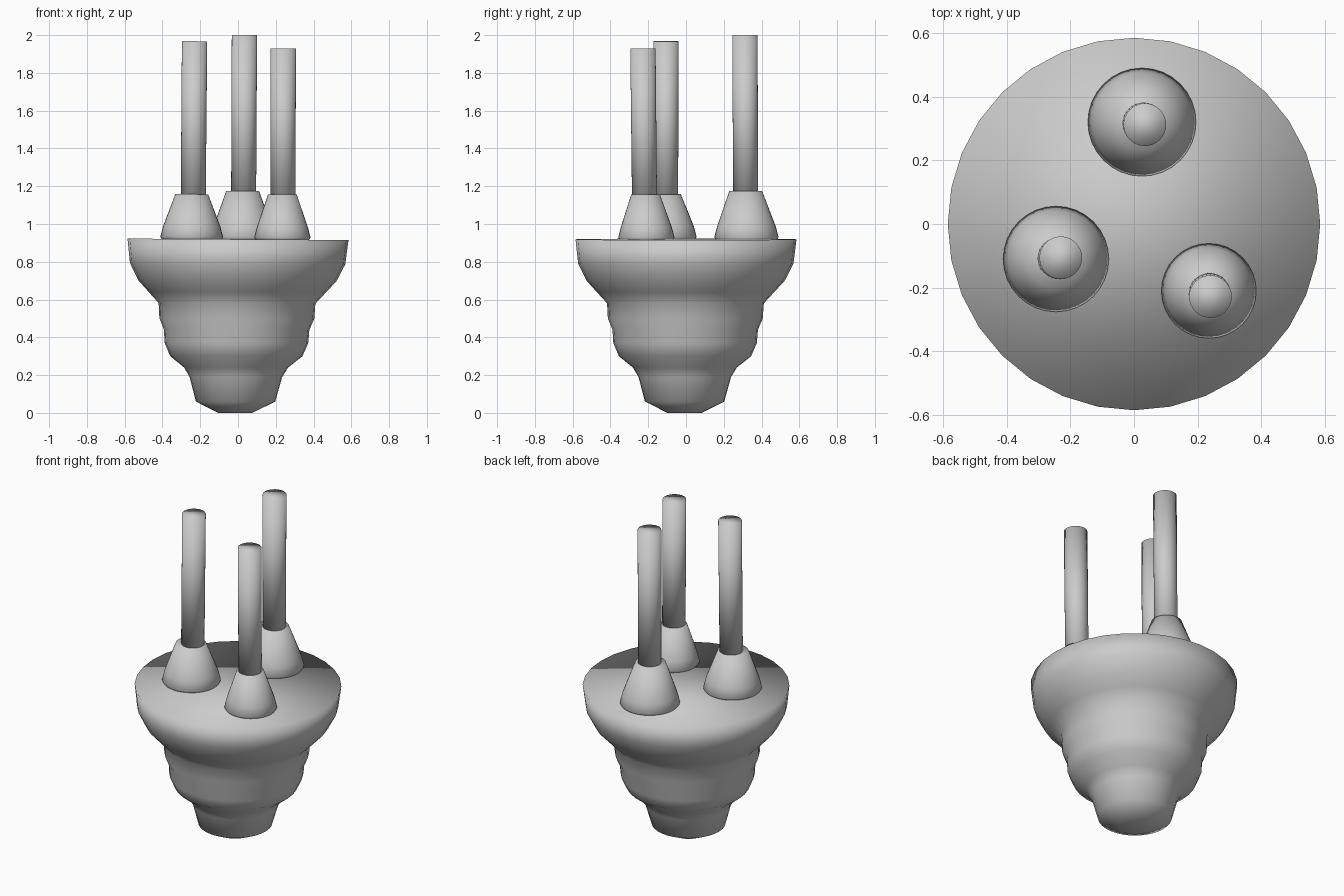
import bpy, bmesh, math

if "Cube" in bpy.data.objects:
    bpy.data.objects.remove(bpy.data.objects["Cube"])

grey = bpy.data.materials.new("plain_grey")
grey.diffuse_color = (0.6, 0.6, 0.6, 1)
grey.use_nodes = True
grey.node_tree.nodes["Principled BSDF"].inputs["Base Color"].default_value = grey.diffuse_color


def loft(name, rings, sides):
    """Capped, smooth solid from circular rings (x, y, z, radius), bottom to top."""
    bm = bmesh.new()
    loops = []
    for x, y, z, r in rings:
        loops.append([bm.verts.new((x + r * math.cos(a), y + r * math.sin(a),
                                    z - 0.007 * (x + r * math.cos(a)) * min(z, 1)))
                      for a in (2 * math.pi * i / sides for i in range(sides))])
    for low, high in zip(loops, loops[1:]):
        for i in range(sides):
            j = (i + 1) % sides
            bm.faces.new((low[i], low[j], high[j], high[i]))
    bm.faces.new(loops[0][::-1])
    bm.faces.new(loops[-1])
    for f in bm.faces:
        f.smooth = True
    me = bpy.data.meshes.new(name)
    bm.to_mesh(me)
    bm.free()
    me.materials.append(grey)
    ob = bpy.data.objects.new(name, me)
    bpy.context.collection.objects.link(ob)
    return ob


# Stepped, tapering body, its lower end leaning slightly to the left
profile = [(0.09, 0.0), (0.21, 0.06), (0.245, 0.19), (0.275, 0.24),
           (0.35, 0.30), (0.38, 0.37), (0.385, 0.44), (0.41, 0.50),
           (0.415, 0.58), (0.47, 0.64), (0.525, 0.70), (0.57, 0.79),
           (0.585, 0.919)]
loft("stepped_body",
     [(-0.014 * (1 - z / 0.92), -0.008 * (1 - z / 0.92), z, r) for r, z in profile], 32)

# Three posts: base centre, base radius, collar top, neck radius, rod top, rod centre
posts = [
    ("back", (0.025, 0.32), 0.17, 1.175, 0.087, 2.0, (0.034, 0.312)),
    ("left", (-0.245, -0.11), 0.166, 1.156, 0.087, 1.966, (-0.23, -0.106)),
    ("right", (0.235, -0.21), 0.149, 1.158, 0.076, 1.93, (0.24, -0.228)),
]
for name, (bx, by), br, cz, nr, top, (rx, ry) in posts:
    # Flared collar
    loft(name + "_collar", [(bx, by, 0.912, br - 0.012), (bx, by, 0.93, br),
                            (bx, by, 0.985, br - 0.014),
                            (bx, by - 0.004, cz, nr)], 32)
    # Slim rod
    mx, my = (bx + rx) / 2, (by + ry) / 2
    loft(name + "_rod", [(mx, my, cz - 0.1, 0.066), (rx, ry, top, 0.067)], 32)
